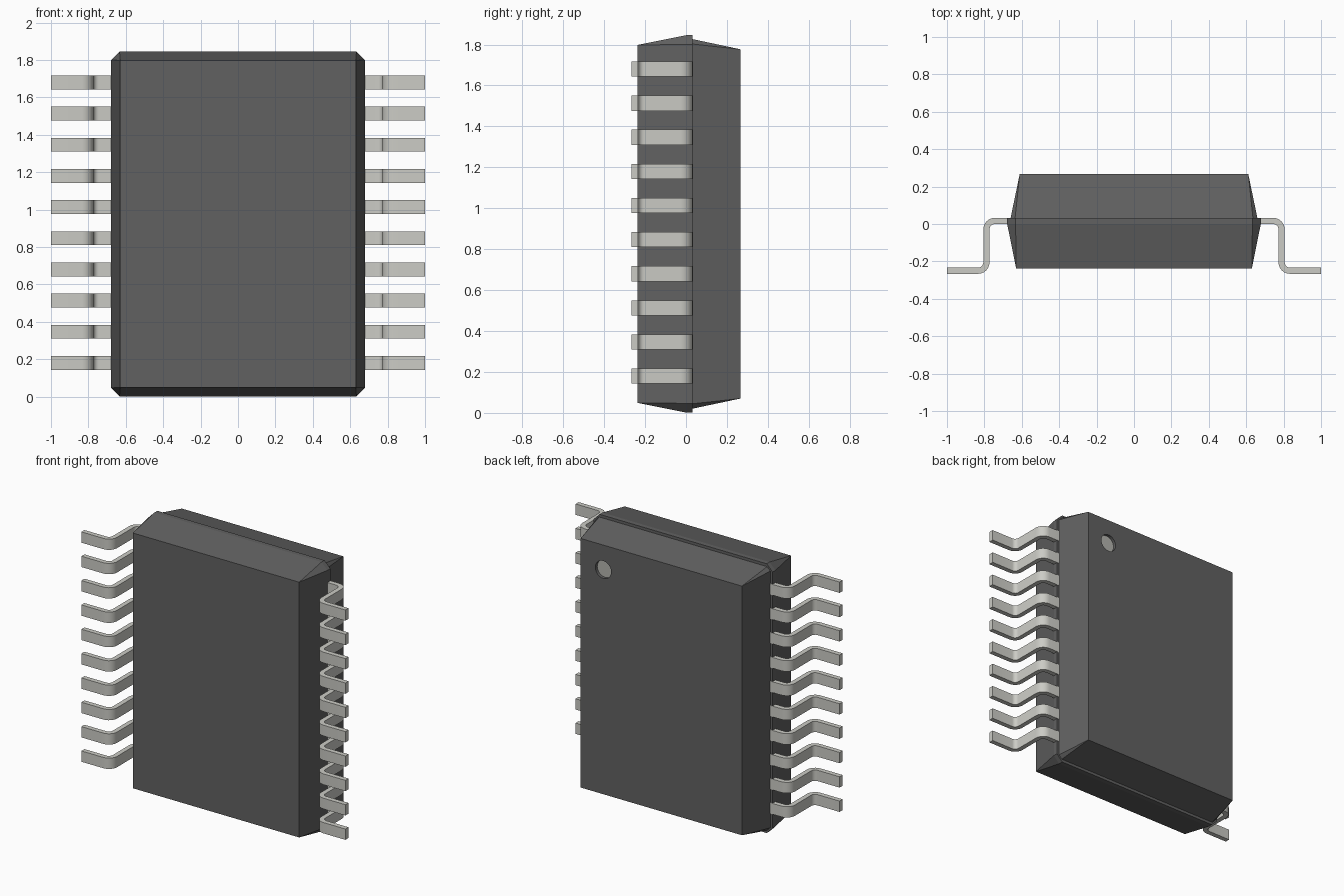
import bpy, bmesh, math
from mathutils import Matrix

if "Cube" in bpy.data.objects:
    bpy.data.objects.remove(bpy.data.objects["Cube"])

ZC = 0.9235  # mid height of the package


def material(name, rgb):
    m = bpy.data.materials.new(name)
    m.diffuse_color = (*rgb, 1)
    m.use_nodes = True
    m.node_tree.nodes["Principled BSDF"].inputs["Base Color"].default_value = m.diffuse_color
    return m


dark = material("dark_plastic", (0.12, 0.12, 0.12))
metal = material("tinned_metal", (0.6, 0.6, 0.56))
dot = material("dot_grey", (0.45, 0.45, 0.42))


def make(name, bm, mat):
    bmesh.ops.remove_doubles(bm, verts=bm.verts, dist=1e-5)
    bmesh.ops.recalc_face_normals(bm, faces=bm.faces)
    me = bpy.data.meshes.new(name)
    bm.to_mesh(me)
    bm.free()
    ob = bpy.data.objects.new(name, me)
    bpy.context.collection.objects.link(ob)
    if mat:
        me.materials.append(mat)
    return ob


def disc(name, radius, y0, depth, mat):
    bm = bmesh.new()
    mtx = Matrix.Translation((0.44, y0 + depth / 2, 1.608)) @ Matrix.Rotation(math.pi / 2, 4, 'X')
    bmesh.ops.create_cone(bm, cap_ends=True, segments=32, radius1=radius,
                          radius2=radius, depth=depth, matrix=mtx)
    return make(name, bm, mat)


# Package body: loft of chamfered rectangles (y, half width, half height, chamfer)
sections = [(-0.238, 0.630, 0.874, 0.0), (0.0, 0.678, 0.922, 0.045),
            (0.031, 0.678, 0.922, 0.045), (0.031, 0.660, 0.903, 0.024),
            (0.267, 0.611, 0.853, 0.0)]
bm = bmesh.new()
rings = []
for y, w, h, c in sections:
    pts = [(w, h - c), (w - c, h), (c - w, h), (-w, h - c),
           (-w, c - h), (c - w, -h), (w - c, -h), (w, c - h)]
    rings.append([bm.verts.new((x, y, ZC + z)) for x, z in pts])
for a, b in zip(rings, rings[1:]):
    for i in range(8):
        j = (i + 1) % 8
        bm.faces.new((a[i], a[j], b[j], b[i]))
bm.faces.new(rings[0])
bm.faces.new(rings[-1])
body = make("package_body", bm, dark)

# Pin-one dimple in the back face, with a light disc at its bottom
cutter = disc("dimple_cutter", 0.06, 0.245, 0.1, None)
cutter.hide_render = True
mod = body.modifiers.new("dimple", 'BOOLEAN')
mod.operation = 'DIFFERENCE'
mod.solver = 'EXACT'
mod.object = cutter
bpy.context.view_layer.objects.active = body
bpy.ops.object.modifier_apply(modifier=mod.name)
bpy.data.objects.remove(cutter)
disc("pin_one_dot", 0.0595, 0.24, 0.007, dot)

# Gull-wing lead: offset a rounded centre line, then extrude along z
R, T, W, STEPS = 0.045, 0.0165, 0.074, 6
path = [(0.62, 0.0165, 0, 1)]  # x, y, normal x, normal y
for k in range(STEPS + 1):
    t = math.pi / 2 * (1 - k / STEPS)
    n = (math.cos(t), math.sin(t))
    path.append((0.744 + R * n[0], 0.0165 - R + R * n[1], *n))
for k in range(STEPS + 1):
    t = math.pi + math.pi / 2 * k / STEPS
    n = (math.cos(t), math.sin(t))
    path.append((0.834 + R * n[0], -0.25 + R + R * n[1], -n[0], -n[1]))
path.append((1.0, -0.25, 0, 1))

bm = bmesh.new()
z0 = 0.18 - W / 2
rows = []
for x, y, nx, ny in path:
    rows.append([bm.verts.new((x + s * T * nx, y + s * T * ny, z))
                 for s, z in ((1, z0), (-1, z0), (-1, z0 + W), (1, z0 + W))])
for a, b in zip(rows, rows[1:]):
    for i in range(4):
        j = (i + 1) % 4
        bm.faces.new((a[i], a[j], b[j], b[i]))
bm.faces.new(rows[0])
bm.faces.new(rows[-1])
leads = make("leads", bm, metal)
bpy.ops.object.select_all(action='DESELECT')
leads.select_set(True)
bpy.context.view_layer.objects.active = leads
bpy.ops.object.shade_smooth_by_angle(angle=math.radians(30))

# Ten leads per side, mirrored left and right
arr = leads.modifiers.new("row", 'ARRAY')
arr.count = 10
arr.use_relative_offset = False
arr.use_constant_offset = True
arr.constant_offset_displace = (0, 0, 1.5 / 9)
leads.modifiers.new("both_sides", 'MIRROR').use_axis[0] = True
